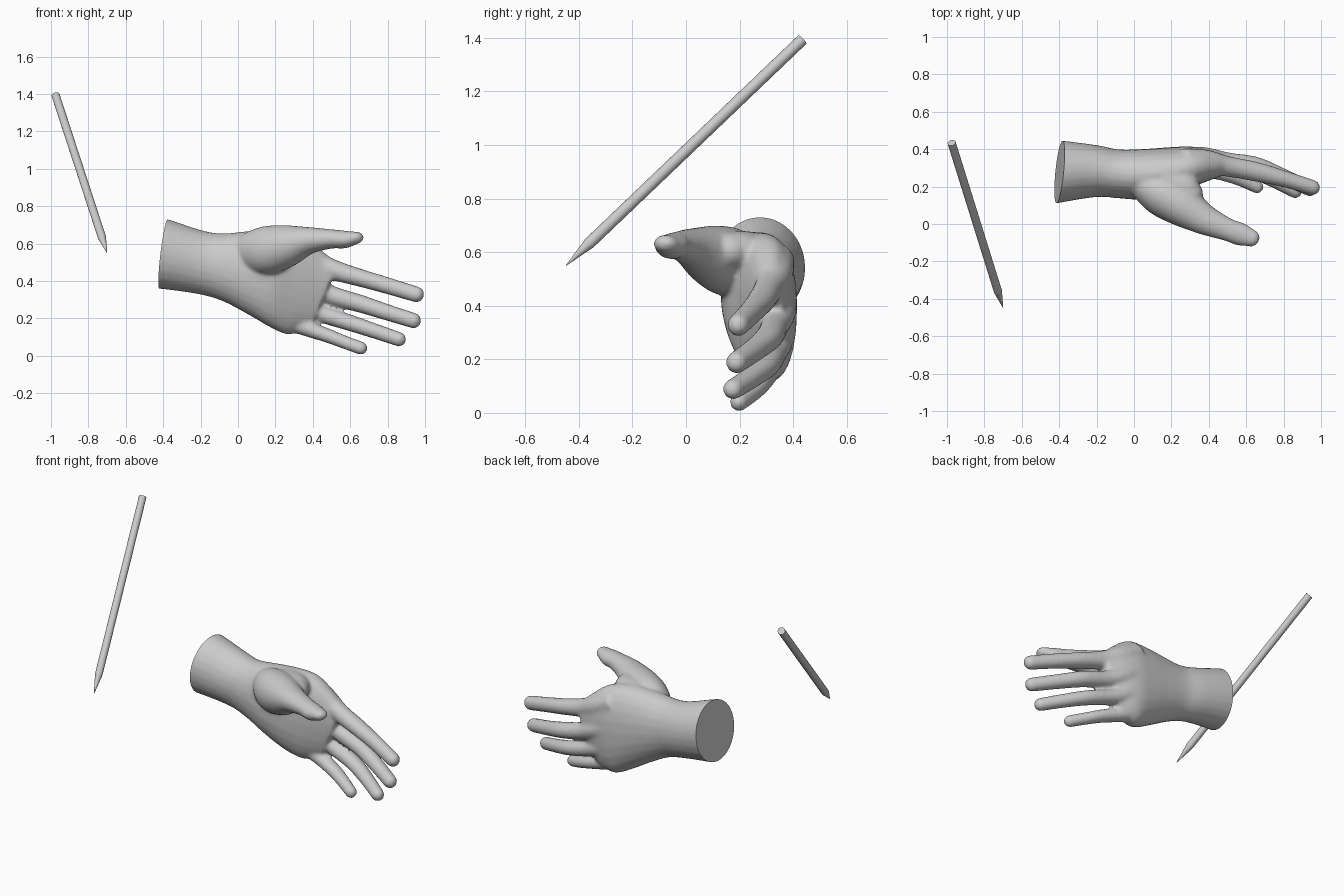
import bpy, bmesh, math
from mathutils import Vector

if "Cube" in bpy.data.objects:
    bpy.data.objects.remove(bpy.data.objects["Cube"])

SIDES = 24
gray = bpy.data.materials.new("light_gray")
gray.diffuse_color = (0.6, 0.6, 0.6, 1)
gray.use_nodes = True
gray.node_tree.nodes["Principled BSDF"].inputs["Base Color"].default_value = gray.diffuse_color


def spline(keys, steps=6):
    """Smooth curve through keys of any dimension (Catmull-Rom)."""
    out, n = [], len(keys)
    for i in range(n - 1):
        quad = [keys[max(i - 1, 0)], keys[i], keys[i + 1], keys[min(i + 2, n - 1)]]
        for s in range(steps):
            t = s / steps
            out.append([0.5 * (2 * b + (c - a) * t + (2 * a - 5 * b + 4 * c - d) * t ** 2
                               + (3 * b - a - 3 * c + d) * t ** 3)
                        for a, b, c, d in zip(*quad)])
    out.append(list(keys[-1]))
    return out


def loft(bm, rings):
    """Skin a list of rings and close both ends."""
    rows = [[bm.verts.new(p) for p in ring] for ring in rings]
    faces = [bm.faces.new(rows[0]), bm.faces.new(rows[-1])]
    for a, b in zip(rows, rows[1:]):
        for i in range(SIDES):
            j = (i + 1) % SIDES
            faces.append(bm.faces.new((a[i], a[j], b[j], b[i])))
    bmesh.ops.recalc_face_normals(bm, faces=faces)


def digit(bm, keys):
    """Round-ended finger; each key is x, y, z, side radius, up radius."""
    pts = spline(keys)
    centers = [Vector(p[:3]) for p in pts]
    frames = []
    for i, p in enumerate(pts):
        tan = (centers[min(i + 1, len(pts) - 1)] - centers[max(i - 1, 0)]).normalized()
        frames.append((centers[i], tan, p[3], p[4]))
    c, tan, rs, ru = frames[-1]
    for k in range(1, 7):
        a = k * math.radians(14)
        frames.append((c + tan * rs * math.sin(a), tan, rs * math.cos(a), ru * math.cos(a)))
    rings = []
    for c, tan, rs, ru in frames:
        side = tan.cross(Vector((0, 0, 1))).normalized()
        up = side.cross(tan)
        rings.append([c + side * rs * math.cos(2 * math.pi * i / SIDES)
                      + up * ru * math.sin(2 * math.pi * i / SIDES) for i in range(SIDES)])
    loft(bm, rings)


def spow(v, e):
    return math.copysign(abs(v) ** e, v)


def palm(bm, keys):
    """Forearm and palm; each key is x, y, z, y radius, z radius, slant, corner power."""
    rings = []
    for x, y, z, ry, rz, slant, e in spline(keys):
        ring = []
        for i in range(SIDES):
            a = 2 * math.pi * i / SIDES
            dy, dz = ry * spow(math.cos(a), e), rz * spow(math.sin(a), e)
            ring.append(Vector((x + slant * dz, y + dy, z + dz)))
        rings.append(ring)
    loft(bm, rings)


def finish(name, bm):
    mesh = bpy.data.meshes.new(name)
    bm.to_mesh(mesh)
    bm.free()
    mesh.materials.append(gray)
    obj = bpy.data.objects.new(name, mesh)
    bpy.context.collection.objects.link(obj)
    return obj


def smooth_shade(obj, angle):
    bpy.ops.object.select_all(action='DESELECT')
    obj.select_set(True)
    bpy.context.view_layer.objects.active = obj
    bpy.ops.object.shade_smooth_by_angle(angle=math.radians(angle))


# Hand: forearm stump, wrist and palm
bm = bmesh.new()
palm(bm, [
    (-0.52, 0.27, 0.56, 0.182, 0.197, 0.12, 1),
    (-0.398, 0.28, 0.545, 0.167, 0.187, 0.1, 1),
    (-0.20, 0.283, 0.50, 0.139, 0.171, 0.05, 1),
    (-0.08, 0.268, 0.473, 0.131, 0.182, 0.0, 1),
    (0.05, 0.265, 0.445, 0.136, 0.222, 0.0, 0.95),
    (0.18, 0.278, 0.415, 0.132, 0.26, 0.05, 0.92),
    (0.29, 0.302, 0.385, 0.112, 0.27, 0.12, 0.88),
    (0.38, 0.313, 0.35, 0.085, 0.225, 0.25, 0.85),
    (0.46, 0.313, 0.315, 0.052, 0.17, 0.42, 0.85)])

# Four fingers, from index to little
digit(bm, [(0.26, 0.335, 0.575, 0.07, 0.07), (0.38, 0.330, 0.515, 0.068, 0.068),
           (0.50, 0.308, 0.463, 0.055, 0.056), (0.65, 0.280, 0.418, 0.053, 0.048),
           (0.80, 0.242, 0.375, 0.045, 0.045), (0.955, 0.195, 0.328, 0.041, 0.043)])
digit(bm, [(0.26, 0.345, 0.43, 0.07, 0.065), (0.38, 0.345, 0.375, 0.066, 0.06),
           (0.50, 0.330, 0.323, 0.053, 0.052), (0.65, 0.308, 0.280, 0.052, 0.048),
           (0.79, 0.255, 0.235, 0.045, 0.044), (0.94, 0.188, 0.188, 0.040, 0.042)])
digit(bm, [(0.24, 0.335, 0.31, 0.066, 0.06), (0.35, 0.338, 0.265, 0.062, 0.056),
           (0.46, 0.325, 0.220, 0.051, 0.047), (0.60, 0.300, 0.176, 0.049, 0.044),
           (0.73, 0.245, 0.133, 0.043, 0.041), (0.862, 0.175, 0.088, 0.038, 0.039)])
digit(bm, [(0.20, 0.305, 0.215, 0.06, 0.055), (0.30, 0.308, 0.175, 0.055, 0.05),
           (0.40, 0.292, 0.136, 0.046, 0.042), (0.49, 0.270, 0.104, 0.044, 0.038),
           (0.57, 0.240, 0.073, 0.039, 0.036), (0.658, 0.197, 0.041, 0.035, 0.036)])

# Thumb with its fleshy base
digit(bm, [(0.0, 0.235, 0.545, 0.06, 0.075), (0.07, 0.205, 0.555, 0.10, 0.112),
           (0.16, 0.155, 0.565, 0.12, 0.13), (0.27, 0.088, 0.590, 0.108, 0.112),
           (0.38, 0.022, 0.617, 0.082, 0.073), (0.50, -0.030, 0.625, 0.062, 0.052),
           (0.57, -0.055, 0.622, 0.062, 0.048), (0.625, -0.074, 0.630, 0.048, 0.035)])

# Web of skin between thumb and index
digit(bm, [(0.16, 0.25, 0.60, 0.10, 0.075), (0.25, 0.20, 0.605, 0.10, 0.075),
           (0.29, 0.16, 0.605, 0.08, 0.07)])

# Fuse the parts into one skin and soften the joins
hand = finish("hand", bm)
fuse = hand.modifiers.new("fuse", 'REMESH')
fuse.mode = 'VOXEL'
fuse.voxel_size = 0.01
soften = hand.modifiers.new("soften", 'SMOOTH')
soften.factor = 0.5
soften.iterations = 10
graph = bpy.context.evaluated_depsgraph_get()
fused = bpy.data.meshes.new_from_object(hand.evaluated_get(graph))
hand.modifiers.clear()

# Flat slanted cut across the forearm
bm = bmesh.new()
bm.from_mesh(fused)
bmesh.ops.bisect_plane(bm, geom=bm.verts[:] + bm.edges[:] + bm.faces[:],
                       plane_co=(-0.398, 0.28, 0.545), plane_no=(-1, 0.1, 0.12),
                       clear_outer=True)
bmesh.ops.holes_fill(bm, edges=[e for e in bm.edges if e.is_boundary], sides=0)
bmesh.ops.recalc_face_normals(bm, faces=bm.faces[:])
bm.to_mesh(hand.data)
bm.free()
if not hand.data.materials:
    hand.data.materials.append(gray)
for poly in hand.data.polygons:
    poly.material_index = 0
smooth_shade(hand, 50)

# Pencil: round shaft, sharpened cone and point
bm = bmesh.new()
top, tip = Vector((-0.975, 0.434, 1.393)), Vector((-0.70, -0.448, 0.55))
axis = (tip - top).normalized()
side = axis.cross(Vector((0, 0, 1))).normalized()
up = side.cross(axis)
length = (tip - top).length
loft(bm, [[top + axis * d + (side * math.cos(2 * math.pi * i / SIDES)
           + up * math.sin(2 * math.pi * i / SIDES)) * r for i in range(SIDES)]
          for d, r in ((0, 0.022), (length - 0.125, 0.022), (length, 0.001))])
pencil = finish("pencil", bm)
smooth_shade(pencil, 30)
for e in pencil.data.edges:  # crisp shoulder where the cone begins
    if all(SIDES <= v < 2 * SIDES for v in e.vertices):
        e.use_edge_sharp = True
